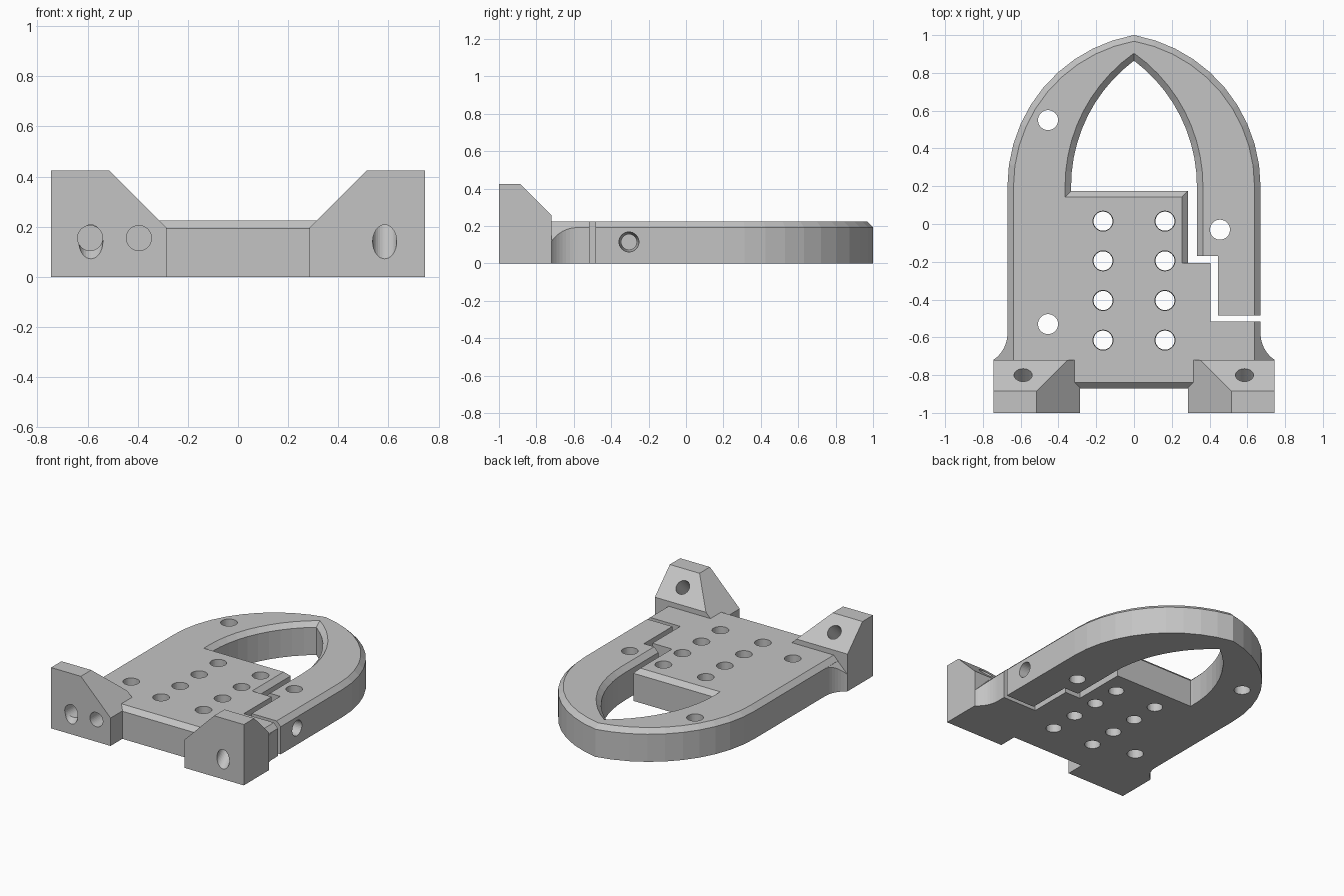
import bpy, bmesh
from math import atan2, cos, sin, sqrt, pi
from mathutils import Vector

cube = bpy.data.objects.get("Cube")
if cube:
    bpy.data.objects.remove(cube)

TOP, CH = 0.225, 0.032          # plate thickness and chamfer

grey = bpy.data.materials.new("plain grey")
grey.use_nodes = True
colour = (0.55, 0.55, 0.55, 1)
grey.diffuse_color = colour
grey.node_tree.nodes["Principled BSDF"].inputs["Base Color"].default_value = colour


def make(name, bm):
    bmesh.ops.recalc_face_normals(bm, faces=bm.faces)
    mesh = bpy.data.meshes.new(name)
    bm.to_mesh(mesh)
    bm.free()
    ob = bpy.data.objects.new(name, mesh)
    bpy.context.collection.objects.link(ob)
    mesh.materials.append(grey)
    return ob


def loft(name, loops):
    """Solid through loops of equal length, capped at both ends."""
    bm = bmesh.new()
    rings = [[bm.verts.new(p) for p in loop] for loop in loops]
    n = len(rings[0])
    for a, b in zip(rings, rings[1:]):
        for i in range(n):
            j = (i + 1) % n
            bm.faces.new((a[i], a[j], b[j], b[i]))
    bm.faces.new(rings[0])
    bm.faces.new(rings[-1])
    return make(name, bm)


def at_z(points, z):
    return [(x, y, z) for x, y in points]


def rod(start, end, r1, r2=None):
    """Round cutter between two points."""
    start, end = Vector(start), Vector(end)
    turn = (end - start).to_track_quat('Z', 'Y')
    loops = []
    for p, r in ((start, r1), (end, r2 or r1)):
        loops.append([p + turn @ Vector((r * cos(2 * pi * i / 32), r * sin(2 * pi * i / 32), 0))
                      for i in range(32)])
    return loft("cutter", loops)


def pointed_arch(half, offset, radius, base=0.2, steps=10):
    """Two arcs meeting in a point, from right spring to left spring."""
    apex = atan2(sqrt(radius ** 2 - offset ** 2), offset)
    right = [(radius * cos(apex * i / steps) - offset,
              base + radius * sin(apex * i / steps)) for i in range(steps + 1)]
    right[-1] = (0, right[-1][1])
    return right + [(-x, y) for x, y in reversed(right[:-1])]


def plate_outline(d):
    return [(-0.67 + d, -0.87 + d), (0.67 - d, -0.87 + d)] + pointed_arch(0.67, 0.143, 0.813 - d)


def window_outline(d):
    return [(-0.333 - d, 0.175 - d), (0.285 - d, 0.175 - d), (0.285 - d, -0.207),
            (0.333 + d, -0.207)] + pointed_arch(0.333, 0.497, 0.83 + d)


def combine(body, other, operation):
    mod = body.modifiers.new(operation, 'BOOLEAN')
    mod.operation, mod.solver, mod.object = operation, 'EXACT', other
    bpy.context.view_layer.objects.active = body
    bpy.ops.object.modifier_apply(modifier=mod.name)
    bpy.data.objects.remove(other)


# Arched plate with chamfered top rim
body = loft("bracket_body", [at_z(plate_outline(0), 0), at_z(plate_outline(0), TOP - CH),
                             at_z(plate_outline(CH), TOP)])

for s in (-1, 1):
    # Mounting block with sloped back and inner side
    bm = bmesh.new()
    corners = [(x, y, 0) for x in (0.285, 0.745) for y in (-1, -0.72)]
    corners += [(0.285, y, 0.195) for y in (-1, -0.72)]
    corners += [(x, y, 0.425) for x in (0.515, 0.745) for y in (-1, -0.885)]
    corners += [(x, -0.72, 0.26) for x in (0.35, 0.745)]
    for x, y, z in corners:
        bm.verts.new((s * x, y, z))
    bmesh.ops.convex_hull(bm, input=bm.verts)
    bmesh.ops.dissolve_limit(bm, angle_limit=0.01, verts=bm.verts, edges=bm.edges)
    combine(body, make("block", bm), 'UNION')

    # Concave fillet behind the block, topped by the rim slope
    r = 0.168
    sweep = atan2(0.14, r - 0.075)
    curve = [(0.67 + r - r * cos(sweep * i / 8), -0.58 - r * sin(sweep * i / 8))
             for i in range(9)]
    shape = [(0.66, -0.74), (0.66, -0.58)] + curve + [(0.744, -0.74)]
    combine(body, loft("fillet", [[(s * x, y, 0) for x, y in shape],
                                  [(s * x, y, 0.862 - x) for x, y in shape]]), 'UNION')

# Arched window, flared at the top
combine(body, loft("window", [at_z(window_outline(0), -0.1), at_z(window_outline(0), TOP - CH),
                              at_z(window_outline(CH), TOP), at_z(window_outline(CH), 0.3)]),
        'DIFFERENCE')

# Stepped slot that frees the side arm
slot = [(0.3, -0.17), (0.3, -0.207), (0.405, -0.207), (0.405, -0.515), (0.8, -0.515),
        (0.8, -0.485), (0.445, -0.485), (0.445, -0.17)]
combine(body, loft("slot", [at_z(slot, -0.1), at_z(slot, 0.5)]), 'DIFFERENCE')

# Vertical holes: two rows of four, and three single ones
holes = [rod((x, 0.015 - 0.21 * i, -0.05), (x, 0.015 - 0.21 * i, 0.3), 0.05, 0.054)
         for x in (-0.164, 0.164) for i in range(4)]
holes += [rod((x, y, -0.05), (x, y, 0.3), 0.053)
          for x, y in ((-0.455, 0.55), (-0.455, -0.53), (0.455, -0.03))]
# Slanted holes through the blocks
holes += [rod((x, -1.1, 0.04), (x, -0.7, 0.44), 0.048) for x in (-0.587, 0.585)]
# Blind holes in the front of one block, and a side hole in the arm
holes += [rod((x, -1.1, 0.155), (x, -0.7, 0.155), 0.05) for x in (-0.59, -0.395)]
holes.append(rod((0.7, -0.305, 0.115), (0.425, -0.305, 0.115), 0.055, 0.04))
for hole in holes:
    combine(body, hole, 'DIFFERENCE')
